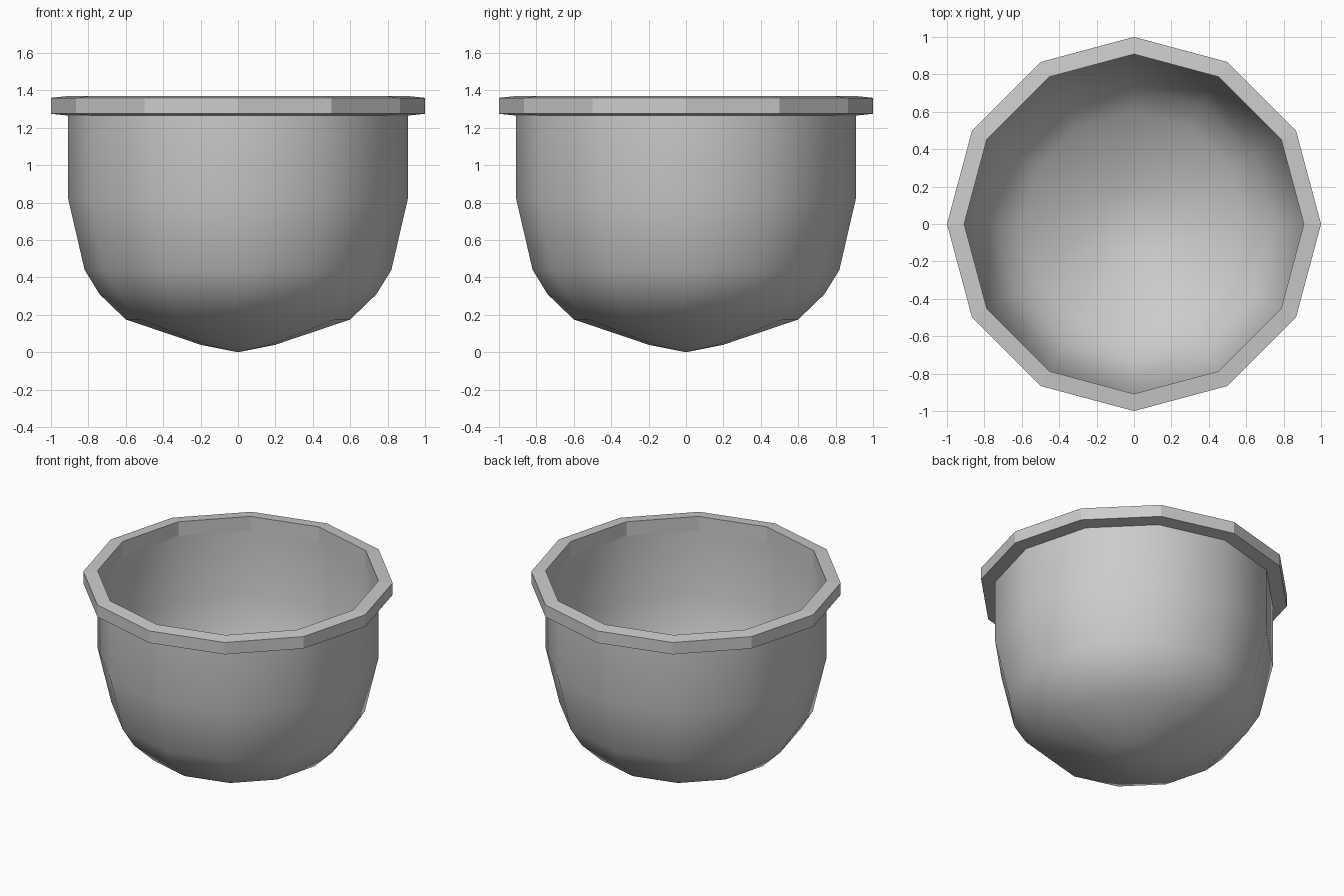
import bpy, bmesh
from math import cos, sin, pi

if "Cube" in bpy.data.objects:
    bpy.data.objects.remove(bpy.data.objects["Cube"])

SIDES = 12


def lathe(name, profile, closed=False):
    """Revolve (radius, z) points into a 12-sided shell or closed ring."""
    bm = bmesh.new()
    rings = []
    for r, z in profile:
        if r == 0:
            rings.append([bm.verts.new((0, 0, z))] * SIDES)
        else:
            rings.append([bm.verts.new((r * cos(2 * pi * i / SIDES),
                                        r * sin(2 * pi * i / SIDES), z))
                          for i in range(SIDES)])
    pairs = list(zip(rings, rings[1:]))
    if closed:
        pairs.append((rings[-1], rings[0]))
    for a, b in pairs:
        for i in range(SIDES):
            j = (i + 1) % SIDES
            quad = list(dict.fromkeys((a[i], a[j], b[j], b[i])))
            bm.faces.new(quad).smooth = True
    bm.normal_update()
    mesh = bpy.data.meshes.new(name)
    bm.to_mesh(mesh)
    bm.free()
    obj = bpy.data.objects.new(name, mesh)
    bpy.context.collection.objects.link(obj)
    return obj


# Thin smooth bowl, open at the top
bowl = lathe("bowl", [(0, 0), (0.2, 0.04), (0.6, 0.175), (0.74, 0.31),
                      (0.82, 0.44), (0.908, 0.82), (0.908, 1.27)])

# Faceted rim band with slightly sloped top and underside
rim = lathe("rim", [(0.908, 1.265), (1.0, 1.275), (1.0, 1.36), (0.908, 1.37)],
            closed=True)
for poly in rim.data.polygons:
    poly.use_smooth = False
